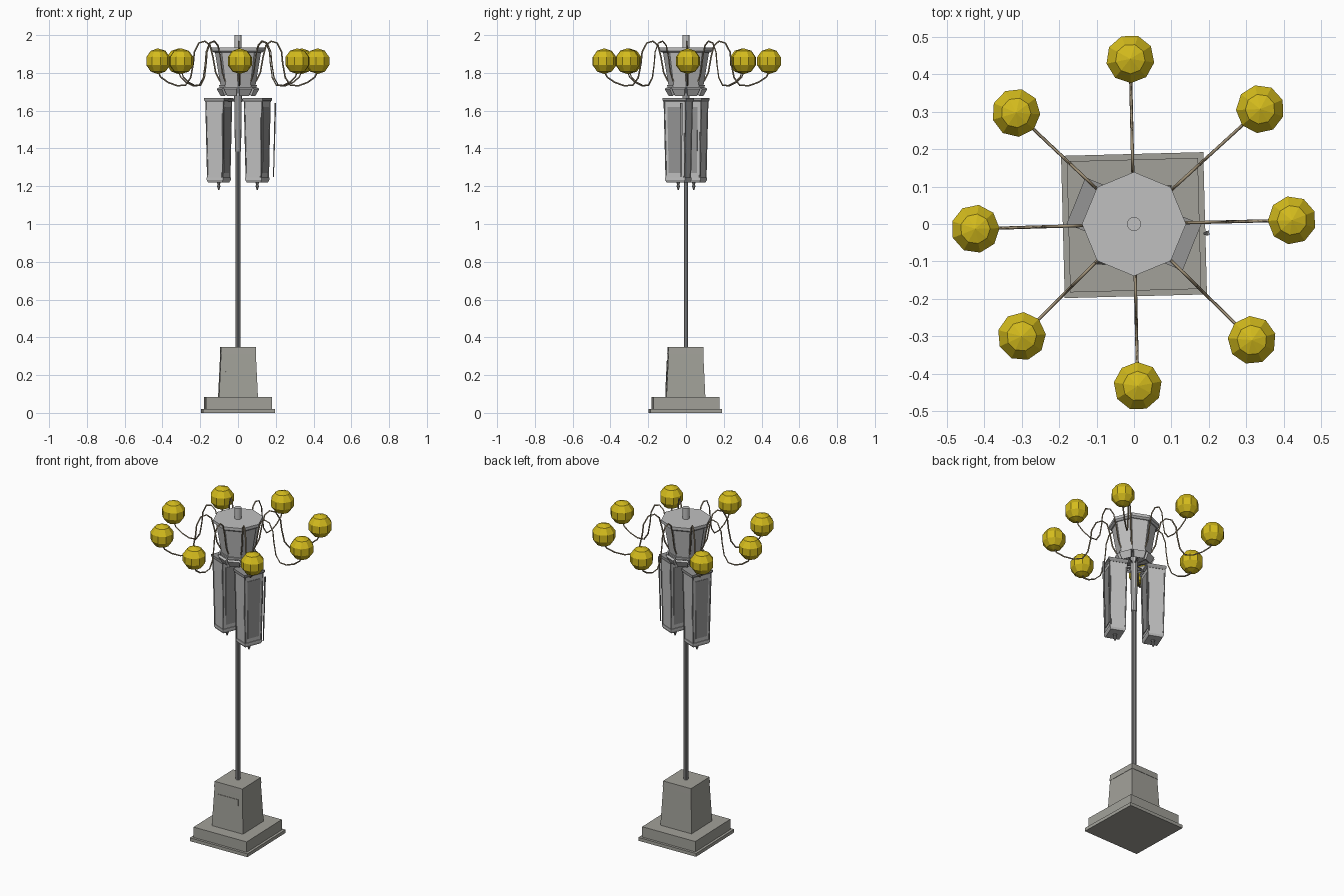
import bpy, bmesh, math
from mathutils import Vector, Matrix

cube = bpy.data.objects.get("Cube")
if cube:
    bpy.data.objects.remove(cube, do_unlink=True)


def material(name, rgb):
    m = bpy.data.materials.new(name)
    m.use_nodes = True
    m.diffuse_color = (*rgb, 1)
    m.node_tree.nodes["Principled BSDF"].inputs["Base Color"].default_value = (*rgb, 1)
    return m


STONE = material("warm grey stone", (0.36, 0.355, 0.32))
METAL = material("light grey metal", (0.53, 0.53, 0.53))
STEEL = material("mid grey steel", (0.30, 0.30, 0.30))
BRONZE = material("tan arm metal", (0.36, 0.29, 0.19))
GOLD = material("yellow globe", (0.66, 0.50, 0.012))


def finish(name, bm, mat, matrix=None):
    bmesh.ops.recalc_face_normals(bm, faces=bm.faces)
    me = bpy.data.meshes.new(name)
    bm.to_mesh(me)
    bm.free()
    me.materials.append(mat)
    ob = bpy.data.objects.new(name, me)
    bpy.context.collection.objects.link(ob)
    if matrix:
        ob.matrix_world = matrix
    return ob


def loft(name, sections, sides, mat, matrix=None, turn=0.0):
    """Closed solid through (half_x, half_y, z) sections; four sides make a box."""
    bm = bmesh.new()
    k, off = (math.sqrt(2), math.pi / 4) if sides == 4 else (1, turn)
    rings = [[bm.verts.new((hx * k * math.cos(off + i * math.tau / sides),
                            hy * k * math.sin(off + i * math.tau / sides), z))
              for i in range(sides)] for hx, hy, z in sections]
    for a, b in zip(rings, rings[1:]):
        for i in range(sides):
            j = (i + 1) % sides
            bm.faces.new((a[i], a[j], b[j], b[i]))
    bm.faces.new(rings[0])
    bm.faces.new(rings[-1])
    return finish(name, bm, mat, matrix)


def round_loft(name, profile, sides, mat, matrix=None):
    return loft(name, [(r, r, z) for r, z in profile], sides, mat, matrix)


def place(x, y, degrees, z=0.0):
    return Matrix.Translation((x, y, z)) @ Matrix.Rotation(math.radians(degrees), 4, 'Z')


def rod(name, points, radius, mat):
    cu = bpy.data.curves.new(name, 'CURVE')
    cu.dimensions = '3D'
    cu.bevel_depth = radius
    cu.bevel_resolution = 0
    cu.use_fill_caps = True
    sp = cu.splines.new('POLY')
    sp.points.add(len(points) - 1)
    for p, co in zip(sp.points, points):
        p.co = (*co, 1)
    cu.materials.append(mat)
    ob = bpy.data.objects.new(name, cu)
    bpy.context.collection.objects.link(ob)


# Stepped stone base
base = place(0, -0.003, 1.5)
loft("base_slab", [(0.19, 0.19, 0), (0.19, 0.19, 0.02)], 4, STONE, base)
loft("base_step", [(0.175, 0.175, 0.02), (0.175, 0.175, 0.083)], 4, STONE, base)
loft("base_pedestal", [(0.103, 0.103, 0.083), (0.092, 0.092, 0.315)], 4, STONE, base)
loft("pedestal_cap", [(0.094, 0.094, 0.315), (0.092, 0.092, 0.35)], 4, STONE, base)
door = base @ Matrix.Translation((0, -0.098, 0.195)) @ Matrix.Rotation(math.radians(-2.7), 4, 'X')
loft("pedestal_door", [(0.07, 0.003, -0.085), (0.066, 0.003, 0.085)], 4, STONE, door)

# Pole with thicker sleeve
round_loft("pole", [(0.0125, 0.35), (0.0125, 1.40)], 10, STEEL)
round_loft("pole_sleeve", [(0.016, 1.385), (0.018, 1.5), (0.021, 1.735)], 10, METAL)

# Octagonal drum, rim and finial
round_loft("drum", [(0.092, 1.73), (0.122, 1.91)], 8, METAL)
round_loft("drum_rim", [(0.128, 1.908), (0.139, 1.917), (0.139, 1.934)], 8, METAL)
round_loft("drum_foot", [(0.098, 1.722), (0.100, 1.735)], 8, METAL)
round_loft("top_finial", [(0.019, 1.93), (0.019, 2.0)], 12, METAL)

# Flared collar plates below the drum
for k in range(8):
    a = math.radians(22.5 + 45 * k)
    m = (place(0.092 * math.cos(a), 0.092 * math.sin(a), 22.5 + 45 * k, 1.70)
         @ Matrix.Rotation(math.radians(28), 4, 'Y'))
    loft("collar_plate", [(0.007, 0.027, -0.021), (0.007, 0.036, 0.021)], 4, METAL, m)
    rod("collar_stay", [(0.02 * math.cos(a), 0.02 * math.sin(a), 1.685),
                        (0.088 * math.cos(a), 0.088 * math.sin(a), 1.70)], 0.004, STEEL)

# Two hanging lanterns, either side of the pole
YAW = -22
for side in (-1, 1):
    m = place(side * 0.102, -side * 0.041, YAW)
    loft("lantern_body", [(0.042, 0.052, 1.245), (0.049, 0.060, 1.645)], 4, METAL, m)
    loft("lantern_roof", [(0.050, 0.062, 1.645), (0.057, 0.067, 1.655), (0.057, 0.067, 1.667)],
         4, STEEL, m)
    loft("lantern_tray", [(0.040, 0.050, 1.220), (0.046, 0.056, 1.232), (0.046, 0.056, 1.246)],
         4, METAL, m)
    round_loft("lantern_drop", [(0.003, 1.18), (0.010, 1.20), (0.006, 1.21), (0.012, 1.222)],
               8, STEEL, m)
    # corner posts
    for sx in (-1, 1):
        for sy in (-1, 1):
            rod("lantern_post", [m @ Vector((sx * 0.042, sy * 0.052, 1.24)),
                                 m @ Vector((sx * 0.049, sy * 0.060, 1.65))], 0.004, STEEL)
    # inset strip on the broad faces
    for sx in (-1, 1):
        strip = m @ Matrix.Translation((sx * 0.0458, 0, 1.445)) \
            @ Matrix.Rotation(sx * math.radians(1.0), 4, 'Y')
        loft("lantern_strip", [(0.0025, 0.036, -0.175), (0.0025, 0.042, 0.175)], 4, STEEL, strip)
rod("lantern_crossbar", [place(0, 0, YAW) @ Vector((s * 0.1, 0, 1.655)) for s in (-1, 1)],
    0.006, STEEL)

# Slim loose panel beside the left lantern
panel = place(0.193, -0.025, 10, 1.445) @ Matrix.Rotation(math.radians(1.5), 4, 'Y')
loft("side_panel", [(0.002, 0.003, -0.195), (0.003, 0.006, 0.195)], 4, STEEL, panel)

# Eight curved arms carrying faceted globes
ARM = [(0.095, 1.755), (0.118, 1.80), (0.132, 1.88), (0.148, 1.945), (0.175, 1.968),
       (0.208, 1.958), (0.232, 1.91), (0.238, 1.85), (0.252, 1.775), (0.28, 1.735),
       (0.325, 1.732), (0.375, 1.75), (0.415, 1.778), (0.43, 1.81)]
GLOBES = [(0.422, 0.01), (0.337, 0.307), (-0.01, 0.441), (-0.315, 0.297),
          (-0.424, -0.013), (-0.30, -0.30), (0.01, -0.433), (0.315, -0.31)]
for gx, gy in GLOBES:
    reach, a = math.hypot(gx, gy), math.atan2(gy, gx)
    path = []
    for r, z in ARM:
        r = r if r < 0.2 else 0.2 + (r - 0.2) * (reach - 0.2) / 0.23
        path.append((r * math.cos(a), r * math.sin(a), z))
    rod("globe_arm", path, 0.0042, BRONZE)
    bm = bmesh.new()
    bmesh.ops.create_uvsphere(bm, u_segments=9, v_segments=5, radius=0.068)
    finish("globe", bm, GOLD, place(gx, gy, math.degrees(a) + 10, 1.862))
